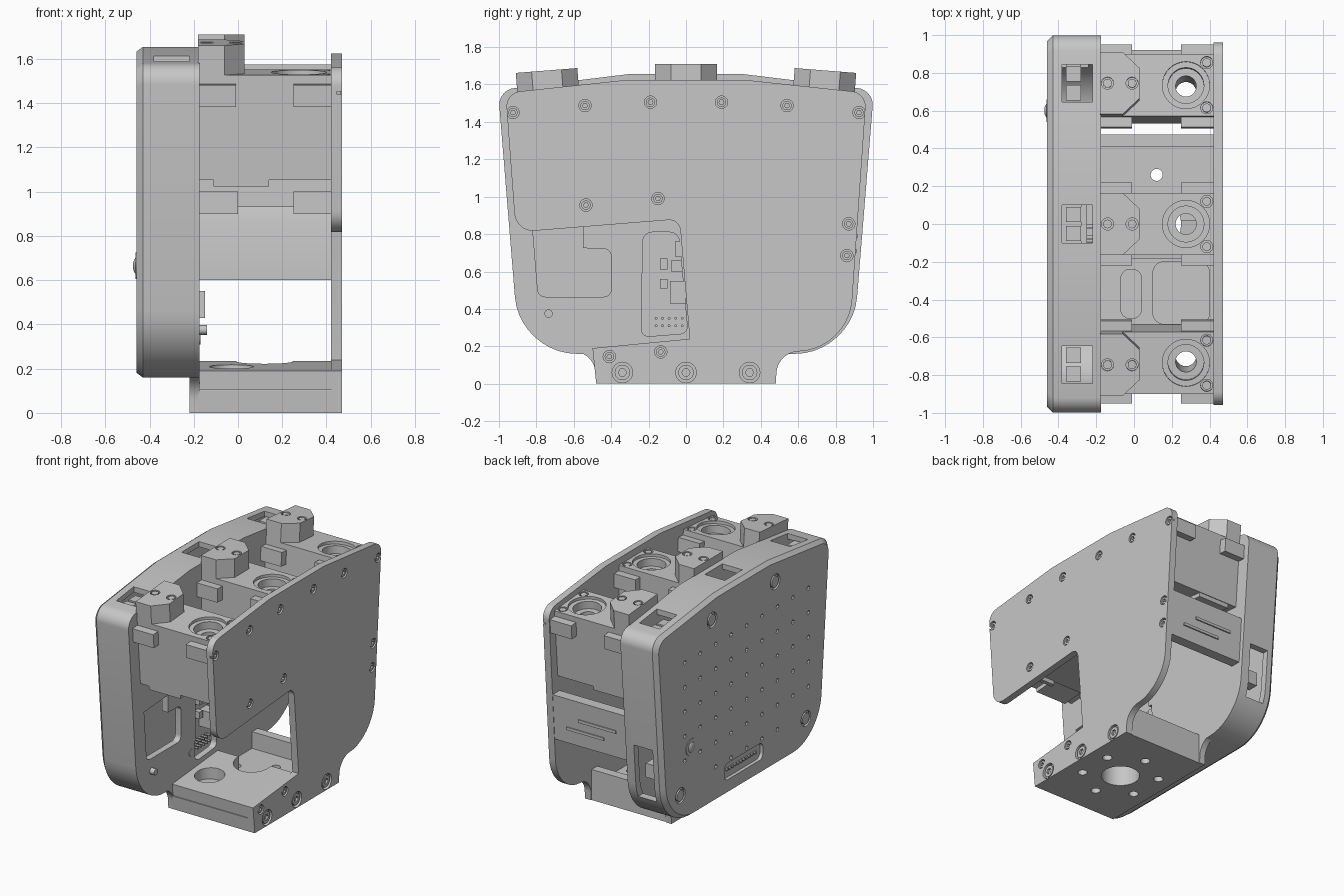
import bpy, bmesh, math
from mathutils import Vector, Matrix

if "Cube" in bpy.data.objects:
    bpy.data.objects.remove(bpy.data.objects["Cube"], do_unlink=True)

grey = bpy.data.materials.new("plain_grey")
grey.use_nodes = True
grey.diffuse_color = (0.57, 0.57, 0.57, 1)
grey.node_tree.nodes["Principled BSDF"].inputs["Base Color"].default_value = grey.diffuse_color


def finish(bm, name):
    bmesh.ops.recalc_face_normals(bm, faces=bm.faces)
    mesh = bpy.data.meshes.new(name)
    bm.to_mesh(mesh)
    bm.free()
    mesh.materials.append(grey)
    obj = bpy.data.objects.new(name, mesh)
    bpy.context.collection.objects.link(obj)
    return obj


def fillet(points, steps=10):
    """Round the corners of a polygon given as (u, v, radius)."""
    out = []
    for i, (u, v, r) in enumerate(points):
        p = Vector((u, v))
        if not r:
            out.append(p)
            continue
        a = Vector(points[i - 1][:2]) - p
        b = Vector(points[(i + 1) % len(points)][:2]) - p
        cut_back = min(r / math.tan(a.angle(b) / 2), a.length * 0.7, b.length * 0.7)
        a, b = p + a.normalized() * cut_back, p + b.normalized() * cut_back
        ha, hb = a.lerp(p, 0.55), b.lerp(p, 0.55)
        for k in range(steps + 1):
            t = k / steps
            s = 1 - t
            out.append(a * s ** 3 + ha * 3 * s * s * t + hb * 3 * s * t * t + b * t ** 3)
    return out


def mirrored(half):
    return half + [(-u, v, r) for u, v, r in reversed(half)]


def prism(name, outline, lo, hi, axis="x", scale=1.0, bevel=0.0):
    """Extrude an outline along x (points are y, z) or z (points are x, y)."""
    place = (lambda p, d: (d, p.x, p.y)) if axis == "x" else (lambda p, d: (p.x, p.y, d))
    mid = Vector((0, 0.9))
    pts = [mid + (p - mid) * scale for p in fillet(outline)]
    rings = [(lo, 1.0)] if not bevel else [(lo, 1 - bevel), (lo + bevel, 1.0)]
    rings.append((hi, 1.0))
    bm = bmesh.new()
    loops = [[bm.verts.new(place(mid + (p - mid) * s, d)) for p in pts] for d, s in rings]
    n = len(pts)
    for a, b in zip(loops, loops[1:]):
        for i in range(n):
            j = (i + 1) % n
            bm.faces.new((a[i], a[j], b[j], b[i]))
    bm.faces.new(loops[0])
    bm.faces.new(loops[-1])
    return finish(bm, name)


def boxes(name, spans):
    """One object from boxes given as (x0, x1, y0, y1, z0, z1)."""
    bm = bmesh.new()
    for x0, x1, y0, y1, z0, z1 in spans:
        mid = Vector((x0 + x1, y0 + y1, z0 + z1)) / 2
        size = Matrix.Diagonal((x1 - x0, y1 - y0, z1 - z0, 1))
        bmesh.ops.create_cube(bm, size=1, matrix=Matrix.Translation(mid) @ size)
    return finish(bm, name)


def rods(name, items, axis="x", sides=24):
    """One object from cylinders given as (centre, radius, length)."""
    turn = Matrix.Rotation(math.pi / 2, 4, "Y") if axis == "x" else Matrix()
    bm = bmesh.new()
    for c, r, length in items:
        bmesh.ops.create_cone(bm, cap_ends=True, segments=sides, radius1=r, radius2=r,
                              depth=length, matrix=Matrix.Translation(c) @ turn)
    return finish(bm, name)


def cut(obj, *cutters):
    for cutter in cutters:
        cutter.hide_render = True
        mod = obj.modifiers.new("cut", "BOOLEAN")
        mod.operation, mod.solver, mod.object = "DIFFERENCE", "EXACT", cutter
        graph = bpy.context.evaluated_depsgraph_get()
        mesh = bpy.data.meshes.new_from_object(obj.evaluated_get(graph))
        obj.modifiers.clear()
        obj.data = mesh
        bpy.data.objects.remove(cutter, do_unlink=True)
    return obj


# Left housing: hollow shell with chamfered outer rim
SHELL = mirrored([(0.1, 0.16, 0), (0.89, 0.16, 0.33), (1.005, 1.57, 0.09), (0.31, 1.655, 0)])
shell = prism("housing_shell", SHELL, -0.46, -0.175, bevel=0.03)
dots = [((-0.46, 0.67 - 0.176 * c, 1.3 - 0.177 * r), 0.015, 0.04)
        for c in range(9) for r in range(5 if c in (0, 1, 7, 8) else 6)]
corners = [(0.36, 1.49), (-0.36, 1.49), (-0.71, 0.37), (0.72, 0.36)]
slot = [(-0.22, 0.27, 0.04), (0.22, 0.27, 0.04), (0.22, 0.39, 0.04), (-0.22, 0.39, 0.04)]
cut(shell,
    prism("cavity", SHELL, -0.42, -0.1, scale=0.95),
    boxes("top_slots", [(-0.38, -0.22, y - 0.1, y + 0.1, 1.4, 1.8) for y in (-0.745, 0, 0.745)]),
    boxes("end_window", [(-0.39, -0.24, 0.7, 1.1, 0.36, 0.75)]),
    prism("port_slot", slot, -0.5, -0.435),
    rods("dots", dots, sides=8),
    rods("recesses", [((-0.46, y, z), 0.055, 0.03) for y, z in corners]))
rods("housing_screws", [((-0.45, y, z), 0.04, 0.02) for y, z in corners], sides=16)
rods("port_pins", [((-0.435, -0.16 + 0.032 * i, 0.33), 0.012, 0.02) for i in range(11)], sides=6)
boxes("slot_connectors", [(-0.36, -0.28, y - 0.09 + 0.1 * k, y - 0.01 + 0.1 * k, 1.45, 1.56)
                          for y in (-0.745, 0, 0.745) for k in (0, 1)]
      + [(-0.36, -0.28, 0.78, 0.86, 0.5, 0.6)])

# Power button: low dome on the outer face
bm = bmesh.new()
bmesh.ops.create_uvsphere(bm, u_segments=24, v_segments=12, radius=1,
                          matrix=Matrix.Translation((-0.455, 0.6, 0.665)) @ Matrix.Diagonal((0.02, 0.04, 0.04, 1)))
finish(bm, "power_button")
rods("button_collar", [((-0.46, 0.6, 0.665), 0.06, 0.008)])

# Inner wall with two openings and a foot
FOOT = [(0.48, 0, 0), (0.49, 0.17, 0.12), (0.87, 0.18, 0.3)]
wall = prism("inner_wall", mirrored(FOOT + [(0.975, 1.55, 0.08), (0.31, 1.63, 0)]), -0.22, -0.175)
cut(wall,
    prism("large_opening", [(-0.82, 0.83, 0), (-0.79, 0.465, 0.04), (-0.4, 0.465, 0.04),
                            (-0.4, 0.72, 0.04), (-0.55, 0.725, 0), (-0.55, 0.85, 0)], -0.3, -0.1),
    prism("small_opening", [(-0.23, 0.81, 0.05), (-0.24, 0.25, 0.04), (0.01, 0.27, 0.04),
                            (-0.04, 0.81, 0.05)], -0.3, -0.1))
rods("wall_pins", [((-0.16, -0.735, 0.375), 0.022, 0.04), ((-0.175, -0.285, 0.335), 0.025, 0.01)])

# Circuit board with chips and header pins
boxes("circuit_board", [(-0.28, -0.25, -0.3, 0.1, 0.22, 0.85)])
boxes("chips", [(-0.25, -0.15, -0.085, 0, 0.43, 0.55), (-0.25, -0.19, -0.08, -0.015, 0.6, 0.66),
                (-0.25, -0.21, -0.14, -0.1, 0.61, 0.67), (-0.25, -0.21, -0.14, -0.1, 0.51, 0.56),
                (-0.25, -0.18, -0.06, -0.02, 0.68, 0.76)])
rods("header_pins", [((-0.23, -0.16 + 0.035 * i, 0.31 + 0.04 * j), 0.008, 0.05)
                     for i in range(5) for j in (0, 1)], sides=6)

# Right side plate with an open front corner
plate = prism("side_plate", [(-0.48, 0, 0)] + FOOT + [
    (0.965, 1.555, 0.08), (0.31, 1.625, 0), (-0.31, 1.625, 0), (-0.965, 1.555, 0.08),
    (-0.91, 0.81, 0.1), (-0.035, 0.88, 0.06), (0.02, 0.24, 0), (-0.5, 0.19, 0)], 0.42, 0.47)
small = [(-0.925, 1.45), (-0.54, 1.487), (-0.19, 1.505), (0.19, 1.505), (0.54, 1.487), (0.925, 1.45),
         (-0.535, 0.955), (-0.15, 0.99), (0.87, 0.855), (0.86, 0.685), (-0.41, 0.145), (-0.135, 0.17)]
screws = [(y, z, 0.033) for y, z in small] + [(y, 0.06, 0.055) for y in (-0.34, 0, 0.34)]
cut(plate, rods("screw_recesses", [((0.47, y, z), r, 0.05) for y, z, r in screws]))
heads = rods("plate_screws", [((0.453, y, z), r * 0.75, 0.024) for y, z, r in screws])
cut(heads, rods("hex_sockets", [((0.465, y, z), r * 0.4, 0.03) for y, z, r in screws], sides=6))

# Base block with flange holes
base = prism("base_block", [(-0.48, 0, 0), (0.475, 0, 0), (0.475, 0.22, 0), (0.41, 0.22, 0),
                            (0.41, 0.1, 0), (0.02, 0.1, 0), (0.02, 0.235, 0), (-0.5, 0.19, 0)],
             -0.18, 0.425)
ring = [((0.12 + 0.26 * math.sin(a * math.pi / 3), 0.26 * math.cos(a * math.pi / 3), 0), 0.032, 0.21)
        for a in range(6)]
cut(base, rods("flange_hole", [((0.12, 0, 0), 0.13, 0.6)], "z"),
    rods("flange_screw_holes", ring, "z"),
    rods("top_bore", [((-0.03, -0.28, 0.2), 0.1, 0.13)], "z"),
    boxes("front_groove", [(-0.5, 0.5, -0.52, -0.484, 0.1, 0.106)]))

# Rear cross member with raised bars
prism("rear_cross_member", [(0.82, 0.6, 0), (0.895, 0.6, 0), (0.92, 0.93, 0), (0.84, 0.93, 0),
                            (0.82, 0.86, 0)], -0.18, 0.425)
boxes("rear_bars", [(-0.08, 0.22, 0.88, 0.918, 0.78, 0.8), (0.02, 0.32, 0.88, 0.912, 0.7, 0.72)])

# Tray between the front and middle actuators
tray = boxes("front_tray", [(-0.18, 0.425, -0.55, -0.18, 0.93, 1.07)])
cut(tray, prism("tray_pocket", [(0.1, -0.53, 0.06), (0.4, -0.53, 0.06), (0.4, -0.2, 0.06), (0.1, -0.2, 0.06)],
                1.0, 1.2, "z"),
    prism("tray_slot", [(-0.07, -0.5, 0.05), (0.04, -0.5, 0.05), (0.04, -0.24, 0.05), (-0.07, -0.24, 0.05)],
          1.0, 1.2, "z"))
boxes("tray_tabs", [(x0, x1, -0.57, -0.54, 0.9, 1.0) for x0, x1 in ((-0.175, 0), (0.25, 0.42))])


# Three actuators, the outer two leaning outward
def actuator(label, y, lean, drop, floor):
    body = boxes(label + "_body", [(-0.175, 0.42, -0.165, 0.165, floor, 1.575)])
    cut(body, rods("bore", [((0.275, 0, 1.575), 0.125, 0.04)], "z", 32),
        rods("bore", [((0.275, 0, 1.56), 0.095, 0.12)], "z", 32),
        rods("bore", [((0.275, 0, 1.3), 0.055, 1.2)], "z"),
        rods("screw_recesses", [((0.385, s * 0.12, 1.575), 0.032, 0.05) for s in (-1, 1)], "z"))
    cap = prism(label + "_cap", [(-0.18, -0.165, 0), (-0.06, -0.165, 0), (0.03, -0.08, 0),
                                 (0.03, 0.08, 0), (-0.06, 0.165, 0), (-0.18, 0.165, 0)],
                1.56, 1.71, "z")
    cut(cap, rods("cap_recesses", [((x, 0, 1.71), 0.032, 0.04) for x in (-0.14, -0.01)], "z"))
    parts = [body, cap]
    parts.append(rods(label + "_screws", [((0.385, s * 0.12, 1.56), 0.023, 0.025) for s in (-1, 1)]
                      + [((x, 0, 1.695), 0.023, 0.025) for x in (-0.14, -0.01)], "z", 16))
    parts.append(boxes(label + "_tabs", [(x0, x1, min(s * 0.16, s * 0.22), max(s * 0.16, s * 0.22), 1.435, 1.535)
                                         for x0, x1 in ((-0.175, -0.01), (0.25, 0.42)) for s in (-1, 1)]))
    parts.append(boxes(label + "_foot", [(-0.11, 0.14, -0.16, 0.16, floor - 0.03, floor + 0.01)]))
    pivot = Matrix.Translation((0, 0, 1.6))
    move = Matrix.Translation((0, y, -drop)) @ pivot @ Matrix.Rotation(lean, 4, "X") @ pivot.inverted()
    for part in parts:
        part.data.transform(move)


lean = math.radians(4.5)
actuator("front_actuator", -0.737, lean, 0.035, 1.1)
actuator("middle_actuator", 0, 0, 0, 1.07)
actuator("rear_actuator", 0.737, -lean, 0.035, 1.09)

# Smooth the curved sides and keep edges sharp
for obj in bpy.context.collection.objects:
    obj.select_set(obj.type == "MESH")
    if obj.type == "MESH":
        bpy.context.view_layer.objects.active = obj
bpy.ops.object.shade_smooth_by_angle(angle=math.radians(30))
